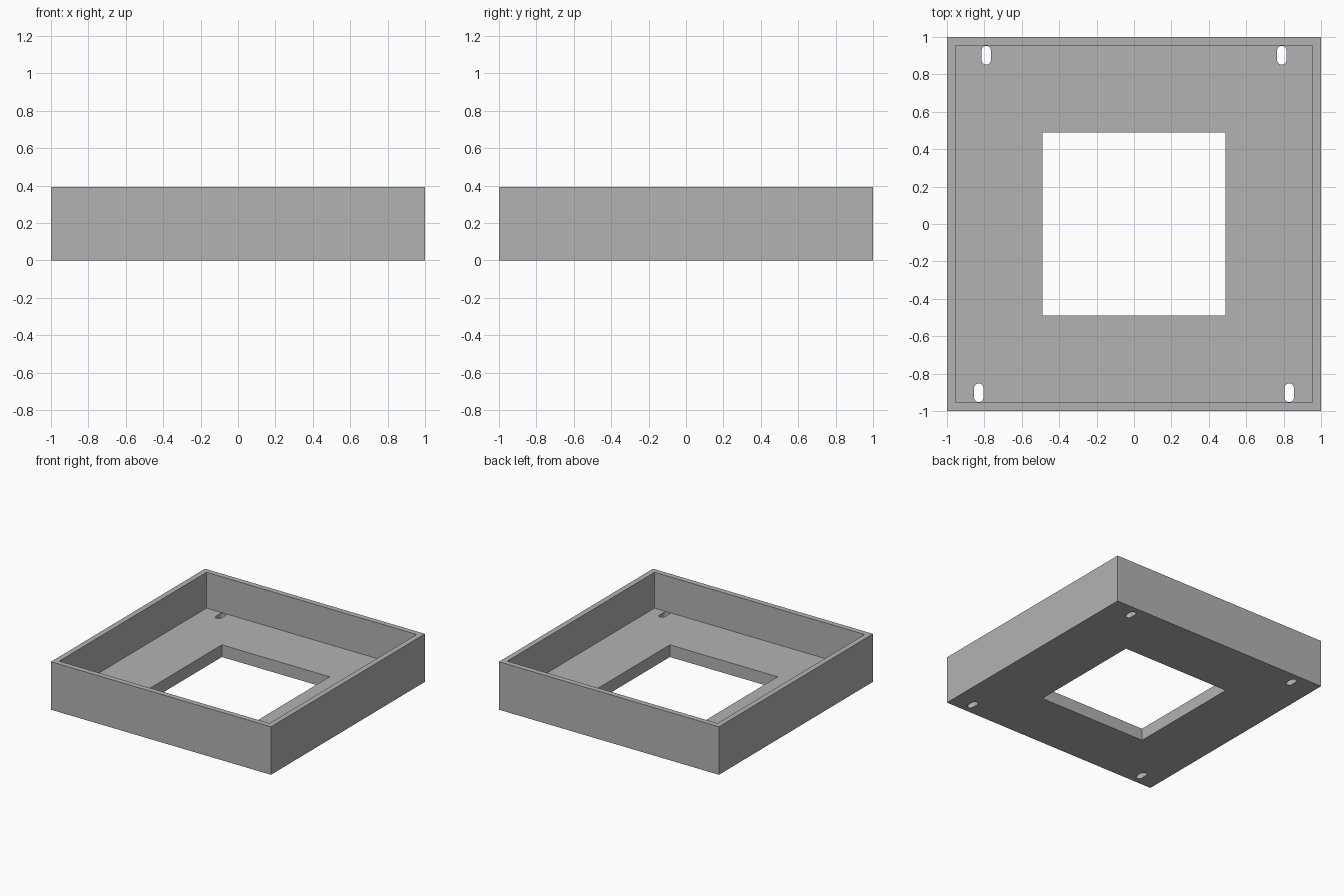
import bpy, bmesh, math

if "Cube" in bpy.data.objects:
    bpy.data.objects.remove(bpy.data.objects["Cube"], do_unlink=True)

HEIGHT, FLOOR = 0.394, 0.1
INNER, OPENING = 0.955, 0.49
SLOT_RADIUS, SLOT_HALF, SLOT_Y = 0.025, 0.05, 0.902

grey = bpy.data.materials.new("plain grey")
grey.use_nodes = True
colour = (0.45, 0.45, 0.45, 1)
grey.diffuse_color = colour
grey.node_tree.nodes["Principled BSDF"].inputs["Base Color"].default_value = colour


def prism(name, outline, z0, z1):
    """Extrude a closed outline between two heights."""
    bm = bmesh.new()
    base = bm.faces.new([bm.verts.new((x, y, z0)) for x, y in outline])
    top = bmesh.ops.extrude_face_region(bm, geom=[base])["geom"]
    verts = [v for v in top if isinstance(v, bmesh.types.BMVert)]
    bmesh.ops.translate(bm, verts=verts, vec=(0, 0, z1 - z0))
    bmesh.ops.recalc_face_normals(bm, faces=bm.faces)
    mesh = bpy.data.meshes.new(name)
    bm.to_mesh(mesh)
    bm.free()
    mesh.materials.append(grey)
    obj = bpy.data.objects.new(name, mesh)
    bpy.context.collection.objects.link(obj)
    return obj


def square(half):
    return [(-half, -half), (half, -half), (half, half), (-half, half)]


def slot(cx, cy, steps=12):
    """Round-ended outline, long along y."""
    points = []
    for end in (1, -1):
        for i in range(steps + 1):
            a = math.pi * i / steps + (0 if end > 0 else math.pi)
            points.append((cx + SLOT_RADIUS * math.cos(a),
                           cy + end * (SLOT_HALF - SLOT_RADIUS) + SLOT_RADIUS * math.sin(a)))
    return points


# Open tray body
tray = prism("tray", square(1), 0, HEIGHT)

# Cavity, central opening and four mounting slots (the back pair sits closer in)
cutters = [prism("cavity_cutter", square(INNER), FLOOR, HEIGHT + 0.1),
           prism("opening_cutter", square(OPENING), -0.1, FLOOR + 0.1)]
for side in (-1, 1):
    for x, y in ((0.79, SLOT_Y), (0.83, -SLOT_Y)):
        cutters.append(prism("slot_cutter", slot(side * x, y), -0.1, FLOOR + 0.1))

bpy.context.view_layer.objects.active = tray
for cutter in cutters:
    cutter.hide_render = True
    cut = tray.modifiers.new("cut", "BOOLEAN")
    cut.operation = "DIFFERENCE"
    cut.solver = "EXACT"
    cut.object = cutter
    bpy.ops.object.modifier_apply(modifier=cut.name)
for cutter in cutters:
    bpy.data.objects.remove(cutter, do_unlink=True)

# Smooth slot ends, sharp edges elsewhere
bpy.ops.object.select_all(action="DESELECT")
tray.select_set(True)
bpy.ops.object.shade_smooth_by_angle(angle=math.radians(30))
